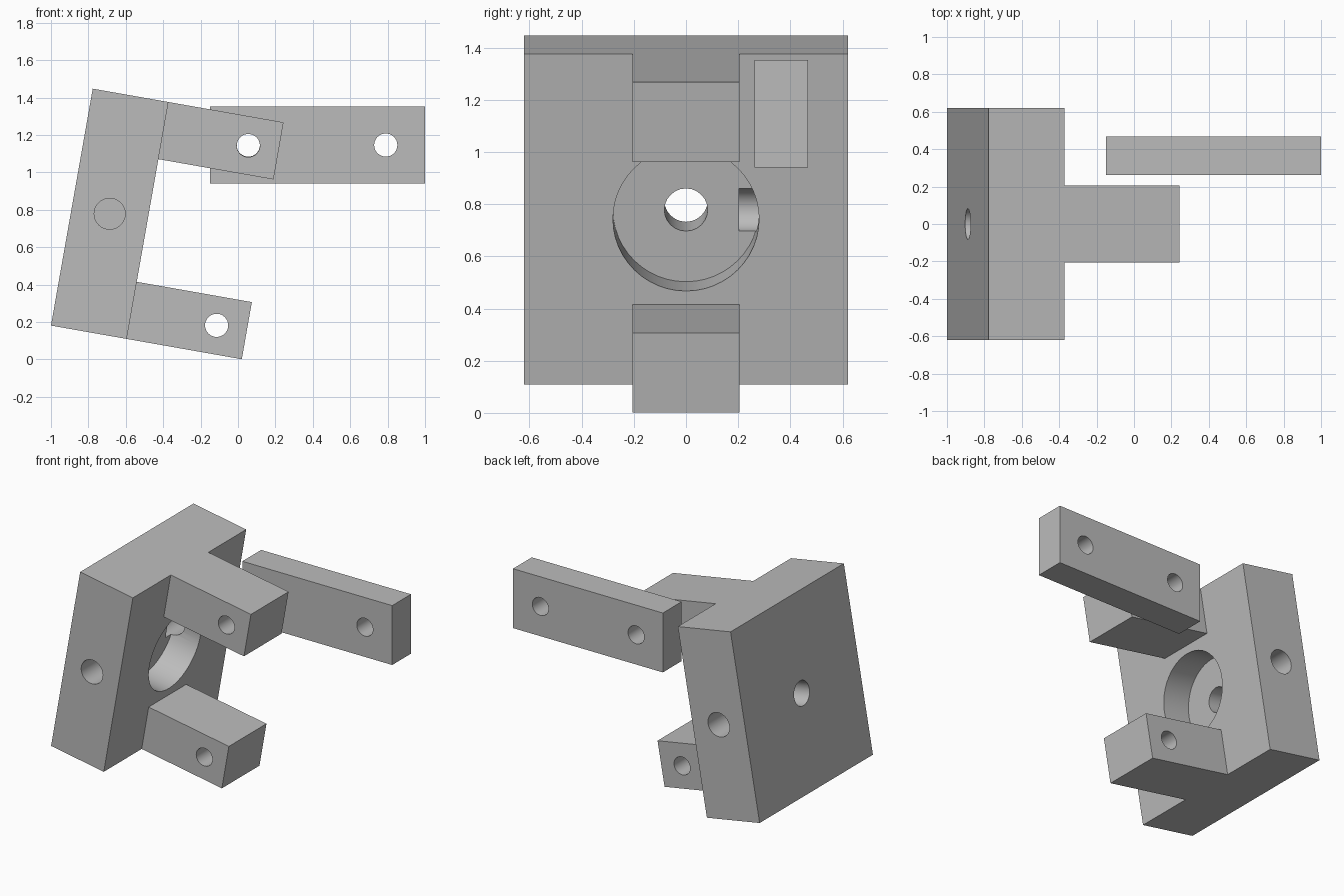
import bpy, bmesh
from math import radians
from mathutils import Matrix, Vector

cube = bpy.data.objects.get("Cube")
if cube:
    bpy.data.objects.remove(cube)

grey = bpy.data.materials.new("mid grey")
grey.use_nodes = True
colour = (0.5, 0.5, 0.5, 1)
grey.diffuse_color = colour
grey.node_tree.nodes["Principled BSDF"].inputs["Base Color"].default_value = colour

# The bracket leans about the y axis; the link bar stays level
tilt = Matrix.Translation((-1, 0, 0.181)) @ Matrix.Rotation(radians(10), 4, 'Y')
level = Matrix.Identity(4)


def make_object(name, bm, frame):
    bmesh.ops.recalc_face_normals(bm, faces=bm.faces)
    mesh = bpy.data.meshes.new(name)
    bm.to_mesh(mesh)
    bm.free()
    mesh.materials.append(grey)
    ob = bpy.data.objects.new(name, mesh)
    bpy.context.collection.objects.link(ob)
    ob.matrix_world = frame
    return ob


def box(name, low, high, frame):
    low, high = Vector(low), Vector(high)
    bm = bmesh.new()
    place = Matrix.Translation((low + high) / 2) @ Matrix.Diagonal((*(high - low), 1))
    bmesh.ops.create_cube(bm, size=1, matrix=place)
    return make_object(name, bm, frame)


def drill(ob, start, end, radius, sides=32):
    """Cut a round hole from start to end, in the part's own frame."""
    start, end = Vector(start), Vector(end)
    axis = end - start
    turn = axis.to_track_quat('Z', 'Y').to_matrix().to_4x4()
    bm = bmesh.new()
    bmesh.ops.create_cone(bm, cap_ends=True, segments=sides, radius1=radius,
                          radius2=radius, depth=axis.length,
                          matrix=Matrix.Translation((start + end) / 2) @ turn)
    cutter = make_object("hole_cutter", bm, ob.matrix_world.copy())
    cutter.hide_render = True
    mod = ob.modifiers.new("hole", 'BOOLEAN')
    mod.operation, mod.solver, mod.object = 'DIFFERENCE', 'EXACT', cutter
    bpy.context.view_layer.update()
    graph = bpy.context.evaluated_depsgraph_get()
    result = bpy.data.meshes.new_from_object(ob.evaluated_get(graph))
    ob.modifiers.clear()
    ob.data = result
    bpy.data.objects.remove(cutter)


thick, half_width, height = 0.411, 0.621, 1.286
arm_end, arm_half, arm_height = 1.036, 0.206, 0.31
mid = height / 2

# Back plate with round pocket, centre bore and blind side holes
plate = box("back_plate", (0, -half_width, 0), (thick, half_width, height), tilt)
drill(plate, (thick / 2, 0, mid), (thick + 0.1, 0, mid), 0.28, 48)
drill(plate, (-0.1, 0, mid), (thick, 0, mid), 0.083, 24)
drill(plate, (thick / 2, 0.204, mid), (thick / 2, 0.8, mid), 0.083)
drill(plate, (thick / 2, -0.8, mid), (thick / 2, -0.3, mid), 0.083)

# Two arms with cross holes
parts = [plate]
for name, base in (("lower_arm", 0), ("upper_arm", height - arm_height)):
    arm = box(name, (thick, -arm_half, base), (arm_end, arm_half, base + arm_height), tilt)
    centre = base + arm_height / 2
    drill(arm, (0.872, -0.5, centre), (0.872, 0.5, centre), 0.062)
    parts.append(arm)

# Level link bar behind the upper arm
bar = box("link_bar", (-0.15, 0.262, 0.94), (1, 0.468, 1.352), level)
for x in (0.055, 0.79):
    drill(bar, (x, 0, 1.146), (x, 0.8, 1.146), 0.062)
parts.append(bar)

# Smooth bores, sharp corners
bpy.ops.object.select_all(action='DESELECT')
for part in parts:
    part.select_set(True)
bpy.context.view_layer.objects.active = plate
bpy.ops.object.shade_smooth_by_angle(angle=radians(30))
